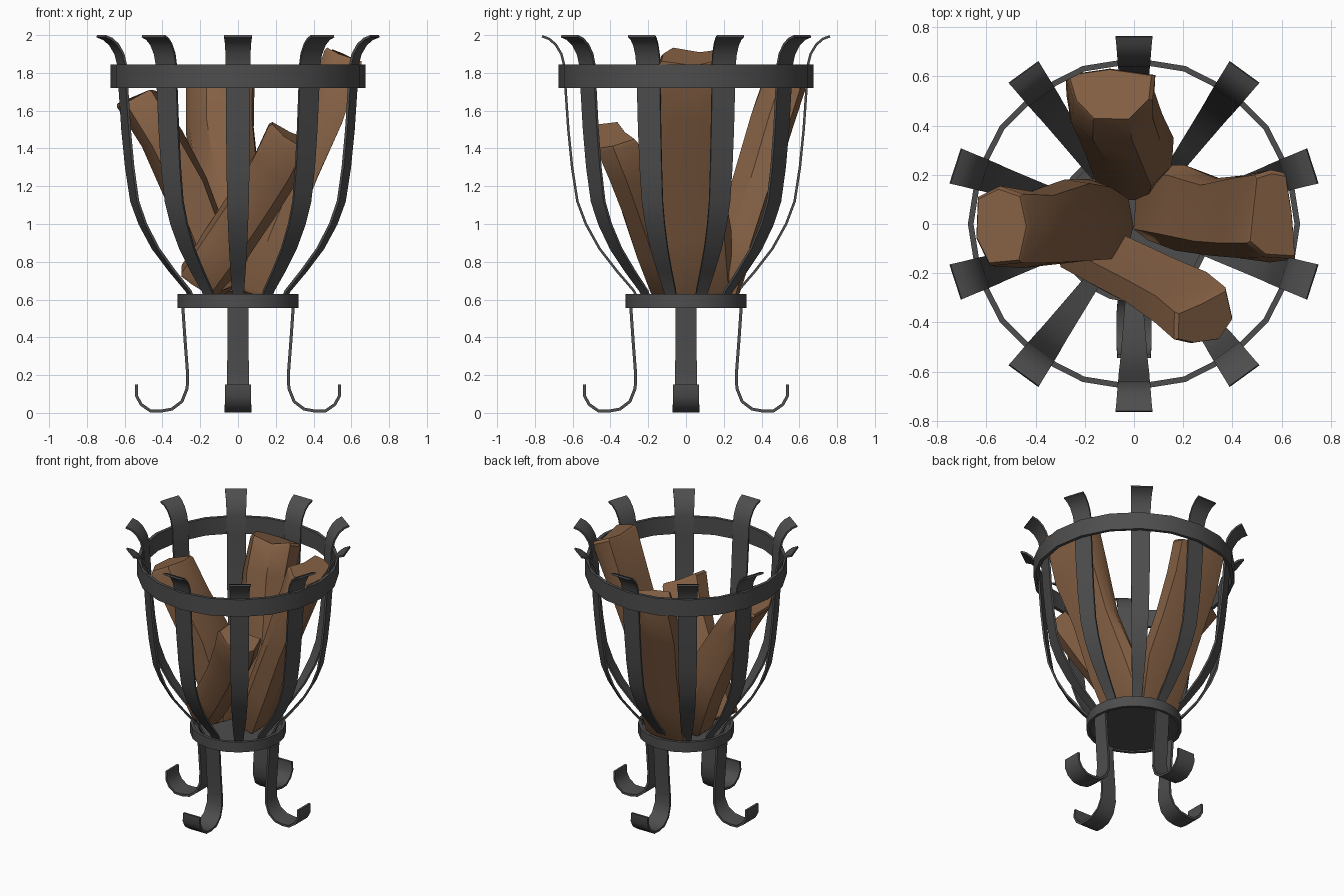
import bpy, bmesh, math, random
from mathutils import Vector

if "Cube" in bpy.data.objects:
    bpy.data.objects.remove(bpy.data.objects["Cube"])


def material(name, rgb):
    m = bpy.data.materials.new(name)
    m.diffuse_color = (*rgb, 1)
    m.use_nodes = True
    m.node_tree.nodes["Principled BSDF"].inputs["Base Color"].default_value = m.diffuse_color
    return m


IRON = material("dark_iron", (0.075, 0.075, 0.075))
WOOD = material("brown_wood", (0.235, 0.118, 0.058))


def finish(name, bm, mat):
    bmesh.ops.recalc_face_normals(bm, faces=bm.faces)
    me = bpy.data.meshes.new(name)
    bm.to_mesh(me)
    bm.free()
    me.materials.append(mat)
    ob = bpy.data.objects.new(name, me)
    bpy.context.collection.objects.link(ob)
    # soft bends, crisp edges
    bpy.ops.object.select_all(action='DESELECT')
    ob.select_set(True)
    bpy.context.view_layer.objects.active = ob
    bpy.ops.object.shade_smooth_by_angle(angle=math.radians(35))
    return ob


def skin(bm, rings, closed=False):
    """Join equal-sized rings of points with quads; cap the ends unless closed."""
    loops = [[bm.verts.new(p) for p in r] for r in rings]
    n = len(loops[0])
    pairs = list(zip(loops, loops[1:])) + ([(loops[-1], loops[0])] if closed else [])
    for a, b in pairs:
        for i in range(n):
            j = (i + 1) % n
            bm.faces.new((a[i], a[j], b[j], b[i]))
    if not closed:
        bm.faces.new(loops[0])
        bm.faces.new(loops[-1])


def band(name, r_in, r_out, z0, z1, sides=20):
    """Flat-sided hoop."""
    bm = bmesh.new()
    rings = []
    for i in range(sides):
        a = 2 * math.pi * i / sides
        c, s = math.cos(a), math.sin(a)
        rings.append([(r * c, r * s, z) for r, z in
                      ((r_in, z0), (r_out, z0), (r_out, z1), (r_in, z1))])
    skin(bm, rings, closed=True)
    return finish(name, bm, IRON)


def strap(name, path, angle, thick):
    """Bent flat bar following (radius, height, width) points, turned about z."""
    ca, sa = math.cos(angle), math.sin(angle)
    rings = []
    for i, (r, z, w) in enumerate(path):
        p, q = path[max(i - 1, 0)], path[min(i + 1, len(path) - 1)]
        t = Vector((q[0] - p[0], q[1] - p[1])).normalized()
        nr, nz = t.y * thick / 2, -t.x * thick / 2
        ring = []
        for side, k in ((-1, 1), (1, 1), (1, -1), (-1, -1)):
            rr, zz, tt = r + k * nr, z + k * nz, side * w / 2
            ring.append((rr * ca - tt * sa, rr * sa + tt * ca, zz))
        rings.append(ring)
    bm = bmesh.new()
    skin(bm, rings)
    return finish(name, bm, IRON)


# hoops and floor plate
band("top_hoop", 0.652, 0.675, 1.72, 1.845)
band("bottom_hoop", 0.298, 0.32, 0.555, 0.63)
bm = bmesh.new()
skin(bm, [[(0.30 * math.cos(math.pi * i / 10), 0.30 * math.sin(math.pi * i / 10), z)
           for i in range(20)] for z in (0.565, 0.59)])
finish("floor_plate", bm, IRON)

# ten curved basket bars with flared tips
bar = [(0.25, 0.59, 0.06), (0.275, 0.645, 0.065), (0.365, 0.75, 0.08), (0.458, 0.87, 0.095),
       (0.53, 1.0, 0.107), (0.575, 1.12, 0.115), (0.603, 1.3, 0.122), (0.623, 1.5, 0.126),
       (0.638, 1.72, 0.128), (0.645, 1.84, 0.13), (0.66, 1.90, 0.133), (0.69, 1.95, 0.137),
       (0.725, 1.98, 0.143), (0.762, 1.994, 0.15)]
for i in range(10):
    strap(f"basket_bar_{i + 1}", bar, math.radians(90 + 36 * i), 0.013)

# four legs with curled feet
leg = [(0.293, 0.57, 0.112), (0.28, 0.38, 0.112), (0.267, 0.21, 0.115), (0.269, 0.13, 0.12),
       (0.297, 0.06, 0.13), (0.35, 0.02, 0.14), (0.41, 0.009, 0.142), (0.465, 0.011, 0.142),
       (0.513, 0.045, 0.14), (0.537, 0.09, 0.14), (0.537, 0.15, 0.135)]
for i in range(4):
    strap(f"leg_{i + 1}", leg, math.radians(90 * i), 0.016)


def log(name, spine, section, out, seed):
    """Split log: section (across, outward) swept on spine (x, y, z, scale)."""
    rnd = random.Random(seed)
    pts = [Vector(s[:3]) for s in spine]
    axis = (pts[-1] - pts[0]).normalized()
    v = Vector(out)
    v = (v - axis * v.dot(axis)).normalized()
    u = axis.cross(v)
    rings = []
    for i, (p, s) in enumerate(zip(pts, spine)):
        ring = [p + (u * a + v * b) * s[3] * rnd.uniform(0.94, 1.06)
                + axis * rnd.uniform(-0.02, 0.02) for a, b in section]
        # small chamfer at both sawn ends
        rim = [p + (q - p) * 0.92 + axis * (-0.018 if i == 0 else 0.018) for q in ring]
        if i == 0:
            rings.append(rim)
        rings.append(ring)
        if i == len(pts) - 1:
            rings.append(rim)
    bm = bmesh.new()
    skin(bm, rings)
    return finish(name, bm, WOOD)


# four logs leaning outwards
log("back_log",
    [(-0.02, 0.19, 0.64, 0.85), (-0.02, 0.26, 0.92, 1.0), (-0.06, 0.36, 1.22, 0.98),
     (-0.10, 0.45, 1.52, 1.03), (-0.10, 0.52, 1.74, 1.0)],
    [(0.17, 0.08), (0.0, 0.11), (-0.18, 0.09), (-0.17, -0.02), (-0.09, -0.11),
     (0.06, -0.11), (0.15, -0.03)], (0, 1, 0), 3)
log("right_log",
    [(0.08, 0.07, 0.65, 0.85), (0.20, 0.05, 0.95, 0.9), (0.33, 0.02, 1.27, 0.85),
     (0.45, 0.02, 1.58, 0.95), (0.55, 0.03, 1.87, 1.0)],
    [(0.18, 0.07), (0.02, 0.11), (-0.18, 0.11), (-0.17, -0.03), (-0.10, -0.10),
     (0.05, -0.08), (0.17, -0.07), (0.2, 0.0)], (1, 0, 0), 5)
log("left_log",
    [(-0.09, -0.01, 0.65, 0.8), (-0.17, 0.01, 0.92, 1.03), (-0.27, 0.01, 1.18, 1.05),
     (-0.40, -0.02, 1.44, 0.95), (-0.53, -0.01, 1.65, 1.0)],
    [(0.16, 0.06), (0.05, 0.12), (-0.12, 0.11), (-0.17, 0.02), (-0.14, -0.09),
     (0.0, -0.12), (0.15, -0.09)], (-1, 0, 0), 8)
log("front_log",
    [(-0.20, -0.11, 0.70, 0.95), (-0.08, -0.17, 0.87, 1.0), (0.08, -0.25, 1.10, 1.0),
     (0.20, -0.32, 1.30, 1.05), (0.28, -0.385, 1.46, 1.08)],
    [(0.13, 0.03), (0.06, 0.10), (-0.06, 0.09), (-0.13, 0.04), (-0.12, -0.06),
     (0.0, -0.07), (0.11, -0.09)], (0.3, -1, 0), 11)
